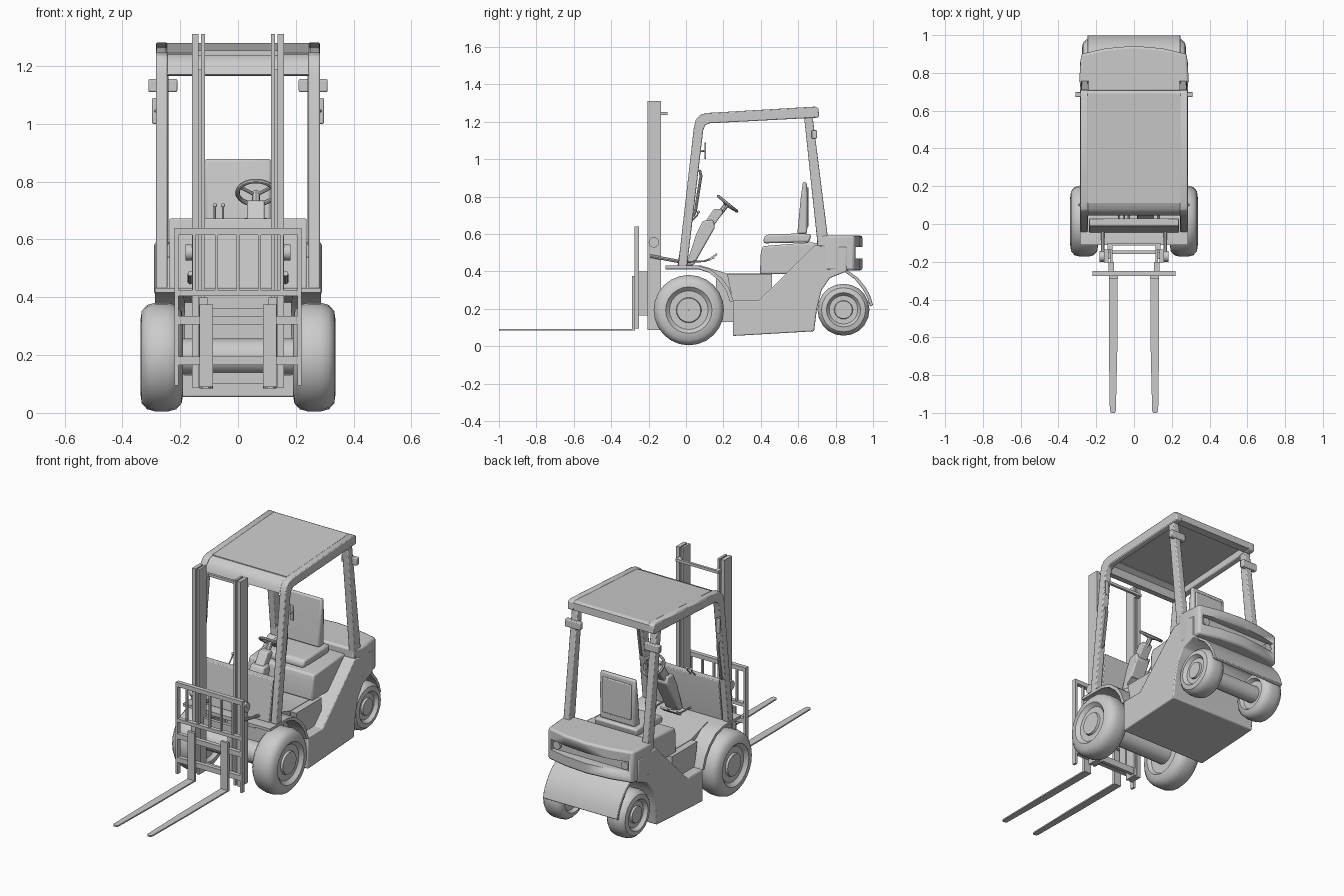
import bpy, bmesh, math
from mathutils import Vector, Matrix

if "Cube" in bpy.data.objects:
    bpy.data.objects.remove(bpy.data.objects["Cube"], do_unlink=True)

grey = bpy.data.materials.new("plain_grey")
grey.use_nodes = True
grey.diffuse_color = (0.6, 0.6, 0.6, 1)
grey.node_tree.nodes["Principled BSDF"].inputs["Base Color"].default_value = (0.6, 0.6, 0.6, 1)


def add(name, bm, mirror=False, bevel=0, smooth=True):
    """Turn a bmesh in world coordinates into an object, optionally mirrored in x."""
    bmesh.ops.recalc_face_normals(bm, faces=bm.faces)
    me = bpy.data.meshes.new(name)
    bm.to_mesh(me)
    bm.free()
    me.materials.append(grey)
    ob = bpy.data.objects.new(name, me)
    bpy.context.collection.objects.link(ob)
    if smooth:
        bpy.ops.object.select_all(action='DESELECT')
        ob.select_set(True)
        bpy.context.view_layer.objects.active = ob
        bpy.ops.object.shade_smooth_by_angle(angle=math.radians(35))
    if bevel:
        b = ob.modifiers.new("bevel", 'BEVEL')
        b.width, b.segments = bevel, 2
        b.limit_method = 'ANGLE'
    if mirror:
        ob.modifiers.new("mirror", 'MIRROR')
    return ob


def prism(name, pts, x0, x1, **kw):
    """Side profile of (y, z) points pushed from x0 to x1."""
    bm = bmesh.new()
    f = bm.faces.new([bm.verts.new((x0, y, z)) for y, z in pts])
    g = bmesh.ops.extrude_face_region(bm, geom=[f])["geom"]
    bmesh.ops.translate(bm, vec=(x1 - x0, 0, 0),
                        verts=[v for v in g if isinstance(v, bmesh.types.BMVert)])
    return add(name, bm, **kw)


def box(name, x0, x1, y0, y1, z0, z1, **kw):
    return prism(name, [(y0, z0), (y1, z0), (y1, z1), (y0, z1)], x0, x1, **kw)


def plan(name, pts, z0, z1, **kw):
    """Top outline of (x, y) points pushed from z0 to z1."""
    bm = bmesh.new()
    f = bm.faces.new([bm.verts.new((x, y, z0)) for x, y in pts])
    g = bmesh.ops.extrude_face_region(bm, geom=[f])["geom"]
    bmesh.ops.translate(bm, vec=(0, 0, z1 - z0),
                        verts=[v for v in g if isinstance(v, bmesh.types.BMVert)])
    return add(name, bm, **kw)


def lathe(name, prof, y, z, steps, **kw):
    """Spin a profile of (x, radius) points about an axle along x."""
    bm = bmesh.new()
    vs = [bm.verts.new((x, y, z + r)) for x, r in prof]
    es = [bm.edges.new(p) for p in zip(vs, vs[1:])]
    bmesh.ops.spin(bm, geom=vs + es, cent=(0, y, z), axis=(1, 0, 0),
                   angle=math.tau, steps=steps)
    bmesh.ops.remove_doubles(bm, verts=bm.verts, dist=0.0003)
    return add(name, bm, **kw)


def tube(name, pts, r, mirror=False):
    """Round rod along a short path."""
    cu = bpy.data.curves.new(name, 'CURVE')
    cu.dimensions, cu.bevel_depth, cu.bevel_resolution = '3D', r, 2
    cu.use_fill_caps = True
    sp = cu.splines.new('POLY')
    sp.points.add(len(pts) - 1)
    for p, co in zip(sp.points, pts):
        p.co = (*co, 1)
    tmp = bpy.data.objects.new(name + "_path", cu)
    bm = bmesh.new()
    bm.from_mesh(tmp.to_mesh())
    tmp.to_mesh_clear()
    bpy.data.objects.remove(tmp)
    bpy.data.curves.remove(cu)
    return add(name, bm, mirror=mirror)


def arc(cy, cz, r, a0, a1, n):
    return [(cy + r * math.cos(math.radians(a0 + (a1 - a0) * i / n)),
             cz + r * math.sin(math.radians(a0 + (a1 - a0) * i / n))) for i in range(n + 1)]


# Wheels with stepped hubs, and axles
def wheel(name, y, z, R, xi, xo, steps):
    w = xo - xi
    prof = [(xi + .02, .001), (xi + .02, R * .6), (xi, R * .68), (xi + .005, R * .85),
            (xi + w * .16, R * .96), (xi + w * .35, R), (xo - w * .35, R),
            (xo - w * .16, R * .96), (xo - .005, R * .85), (xo, R * .66), (xo - .008, R * .62),
            (xo - .02, R * .55), (xo - .02, R * .36), (xo - .008, R * .34), (xo - .008, .001)]
    lathe(name, prof, y, z, steps, mirror=True)


wheel("front_wheels", .015, .193, .188, .19, .338, 24)
wheel("rear_wheels", .842, .195, .139, .145, .275, 20)
for nm, y, r, x in (("front_axle", .015, .062, .215), ("rear_axle", .842, .05, .17)):
    lathe(nm, [(-x, .001), (-x, r), (x, r), (x, .001)], y, .195, 16)

# Main body with rising side panels and rear wheel arch
prism("body", [(.25, .055), (.685, .08), (.70, .20), (.725, .30), (.77, .365), (.86, .40),
               (.86, .53), (.69, .54), (.39, .245), (.25, .245)], -.287, .287, bevel=.006)
prism("floor_step", [(.25, .24), (.46, .24), (.46, .385), (.22, .385)], -.23, .23)
box("front_bulkhead", -.185, .185, .16, .25, .13, .385)

# Front fenders and floor plate in one bent strip
top = [(-.11, .432), (.06, .432), (.13, .412), (.19, .365), (.23, .31), (.255, .24)]
low = [(.235, .24), (.213, .30), (.175, .352), (.12, .396), (.06, .416), (-.11, .416)]
prism("front_fenders", top + low, .185, .287, mirror=True)
prism("floor_plate", [(-.11, .432), (.08, .432), (.22, .388), (.42, .388),
                      (.42, .365), (.21, .365), (.07, .410), (-.11, .410)], -.19, .19)

# Rear fender shell over the back wheels
outer = [(.80, .415), (.865, .405), (.92, .365), (.96, .315), (.985, .27), (1.0, .22)]
prism("rear_fender", outer + [(y - .016, z - .008) for y, z in reversed(outer)],
      -.245, .245, bevel=.003)

# Counterweight with a long recess across the back
cw = plan("counterweight", [(-.275, .70), (.275, .70), (.29, .76), (.28, .90), (.15, .93),
                            (0, .943), (-.15, .93), (-.28, .90), (-.29, .76)],
          .405, .592, bevel=.012)
cut = box("recess_cutter", -.255, .255, .885, 1.0, .468, .530)
cut.hide_render = True
cut.hide_set(True)
bo = cw.modifiers.new("recess", 'BOOLEAN')
bo.object, bo.operation, bo.solver = cut, 'DIFFERENCE', 'EXACT'
for s in (-1, 1):
    bm = bmesh.new()
    bmesh.ops.create_cone(bm, cap_ends=True, segments=16, radius1=.024, radius2=.024, depth=.02,
                          matrix=Matrix.Translation((s * .225, .89, .499))
                          @ Matrix.Rotation(math.pi / 2, 4, 'X'))
    add("tail_lamp_" + ("left" if s > 0 else "right"), bm)

# Engine hood and seat
prism("hood", [(.395, .385), (.72, .385), (.72, .55), (.66, .555), (.41, .535), (.40, .50)],
      -.215, .215, bevel=.01)
prism("seat_cushion", [(.415, .55), (.66, .555), (.67, .60), (.60, .603), (.43, .596),
                       (.415, .58)], -.14, .14, bevel=.012)
prism("seat_back", [(.595, .60), (.648, .60), (.65, .80), (.645, .878), (.625, .88),
                    (.612, .78)], -.116, .116, bevel=.014)
box("seat_back_panel", -.095, .095, .645, .656, .64, .85, bevel=.005)

# Cowl between the front pillars
prism("cowl", [(-.045, .43), (.0, .43), (.03, .655), (.03, .672), (-.01, .672)],
      -.237, .237, bevel=.004)

# Steering column, wheel and hub
cx = .062
prism("column_shroud", [(0, .432), (.04, .432), (.155, .635), (.145, .675), (.09, .67), (.055, .60)],
      cx - .045, cx + .045, bevel=.008)
prism("column_top", [(.10, .66), (.145, .64), (.20, .715), (.19, .735), (.15, .735)],
      cx - .03, cx + .03, bevel=.006)
axis = Vector((0, .63, .78))
hub = Vector((cx, .222, .762))
turn = axis.to_track_quat('Z', 'Y').to_matrix()
ring = [hub + turn @ Vector((.064 * math.cos(a), .064 * math.sin(a), 0))
        for a in (math.tau * i / 24 for i in range(25))]
tube("steering_wheel_rim", ring, .008)
for i, k in enumerate((2, 10, 18)):
    tube("steering_spoke_%d" % (i + 1), [hub - axis * .012, ring[k]], .006)
tube("steering_shaft", [hub - axis * .07, hub], .014)

# Levers and pedals
for i, x in enumerate((-.08, -.052)):
    tube("lever_%d" % (i + 1), [(x, .02, .66), (x, .06, .70), (x, .065, .715)], .004)
    bm = bmesh.new()
    bmesh.ops.create_uvsphere(bm, u_segments=10, v_segments=6, radius=.008,
                              matrix=Matrix.Translation((x, .066, .718)))
    add("lever_knob_%d" % (i + 1), bm)
for i, x in enumerate((-.03, .03, .13)):
    tube("pedal_arm_%d" % (i + 1), [(x, .0, .45), (x, .10, .455), (x, .15, .475)], .005)
    prism("pedal_%d" % (i + 1), [(.125, .455), (.168, .488), (.163, .498), (.12, .465)],
          x - .025, x + .025)

# Overhead guard: bent side frames, rear pillars, roof and cross bars
prism("side_frames", [(-.042, .43), (.042, 1.17), (.052, 1.21), (.075, 1.237), (.11, 1.247),
                      (.69, 1.281), (.708, 1.272), (.712, 1.228), (.70, 1.222), (.125, 1.192),
                      (.103, 1.182), (.092, 1.155), (.006, .43)],
      .244, .284, mirror=True, bevel=.005)
prism("rear_pillars", [(.705, .53), (.632, 1.22), (.678, 1.22), (.765, .53)],
      .24, .28, mirror=True, bevel=.005)
prism("roof_panel", [(.11, 1.245), (.69, 1.279), (.69, 1.262), (.11, 1.226)], -.26, .26)
prism("roof_front_bar", [(.045, 1.17), (.055, 1.205), (.08, 1.232), (.13, 1.246), (.13, 1.222),
                         (.10, 1.205), (.085, 1.165)], -.25, .25)
prism("roof_rear_bar", [(.665, 1.277), (.69, 1.279), (.708, 1.27), (.71, 1.228), (.665, 1.225)],
      -.25, .25)

# Rear lamps, mirrors and grab handles on the pillars
box("rear_lamps", .21, .31, .672, .70, 1.11, 1.155, mirror=True, bevel=.005)
tube("mirror_arms", [(.27, .065, 1.04), (.285, .10, 1.045)], .005, mirror=True)
box("mirrors", .272, .297, .098, .108, 1.0, 1.09, mirror=True, bevel=.004)
tube("grab_handles", [(.265, .04, .95), (.265, .075, .935), (.265, .08, .91), (.265, .05, .72),
                      (.265, .04, .70), (.265, .01, .69)], .008, mirror=True)

# Mast: paired channels, cross bars and tilt rods
box("outer_mast_rails", .136, .159, -.205, -.135, .088, 1.31, mirror=True)
box("inner_mast_rails", .114, .128, -.205, -.135, .088, 1.31, mirror=True)
box("mast_rail_webs", .126, .138, -.185, -.15, .088, 1.19, mirror=True)
box("mast_top_bar", -.125, .125, -.115, -.10, 1.237, 1.253)
box("mast_top_lugs", .115, .14, -.137, -.10, 1.237, 1.253, mirror=True)
box("mast_lower_bar", -.136, .136, -.16, -.14, .36, .41)
box("mast_foot_bar", -.136, .136, -.16, -.14, .10, .14)
lathe("mast_pivots", [(.155, .001), (.155, .028), (.182, .028), (.182, .001)],
      -.172, .555, 12, mirror=True)
tube("tilt_rods", [(.165, -.19, .482), (.165, -.02, .45)], .009, mirror=True)

# Carriage and load backrest
box("carriage_posts", .205, .219, -.275, -.25, .095, .64, mirror=True)
for i, (z0, z1) in enumerate(((.615, .64), (.405, .425), (.305, .335), (.165, .195))):
    box("carriage_bar_%d" % (i + 1), -.219, .219, -.275, -.25, z0, z1)
box("backrest_center_bar", -.005, .005, -.27, -.255, .42, .62)
for i, x in enumerate((.075, .152)):
    box("backrest_bars_%d" % (i + 1), x - .005, x + .005, -.27, -.255, .42, .62, mirror=True)
box("carriage_rollers", .105, .135, -.25, -.20, .165, .40, mirror=True)

# Forks
box("fork_shanks", .086, .133, -.288, -.272, .085, .375, mirror=True)
plan("fork_blades", [(.086, -.272), (.133, -.272), (.133, -.65), (.128, -.99), (.122, -1.0),
                     (.102, -1.0), (.096, -.99), (.088, -.65)], .084, .092, mirror=True)
